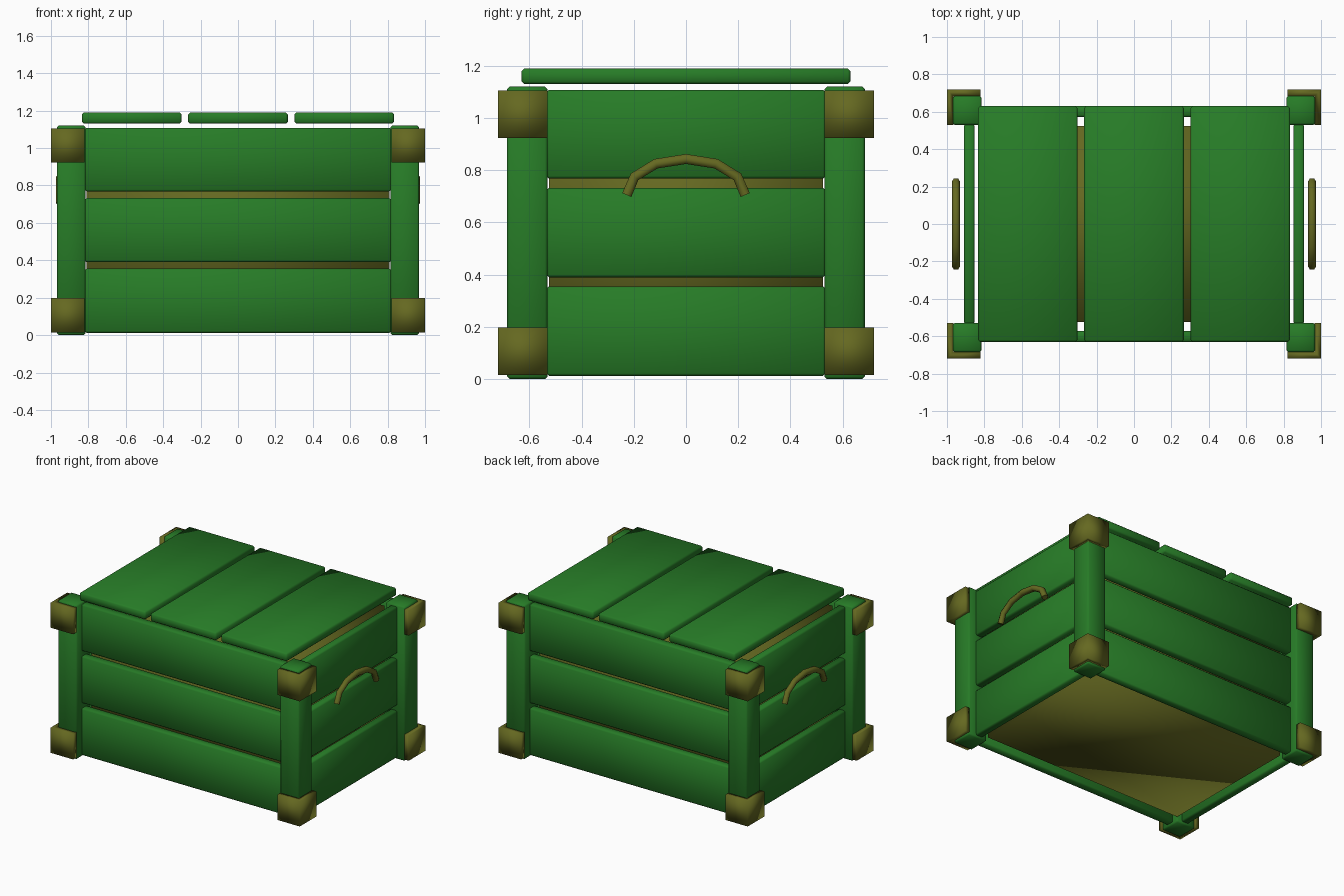
import bpy, bmesh

if "Cube" in bpy.data.objects:
    bpy.data.objects.remove(bpy.data.objects["Cube"])


def material(name, rgb):
    m = bpy.data.materials.new(name)
    m.diffuse_color = (*rgb, 1)
    m.use_nodes = True
    m.node_tree.nodes["Principled BSDF"].inputs["Base Color"].default_value = m.diffuse_color
    return m


GREEN = material("painted_green", (0.02, 0.2, 0.02))
OLIVE = material("olive_metal", (0.13, 0.14, 0.015))


def finish(name, bm, mat):
    bmesh.ops.recalc_face_normals(bm, faces=bm.faces)
    for f in bm.faces:
        f.smooth = True
    me = bpy.data.meshes.new(name)
    bm.to_mesh(me)
    bm.free()
    me.materials.append(mat)
    ob = bpy.data.objects.new(name, me)
    bpy.context.collection.objects.link(ob)
    return ob


def box(name, x, y, z, mat, bevel=0.01):
    """Chamfered box from (min, max) ranges."""
    bm = bmesh.new()
    bmesh.ops.create_cube(bm, size=1)
    for v in bm.verts:
        v.co = [(a + b) / 2 + c * (b - a) for (a, b), c in zip((x, y, z), v.co)]
    if bevel:
        bmesh.ops.bevel(bm, geom=bm.edges[:], offset=bevel, segments=1,
                        affect='EDGES', profile=0.5)
    return finish(name, bm, mat)


def span(s, a, b):
    return tuple(sorted((s * a, s * b)))


def bracket(name, sx, sy, z0, z1):
    """L-shaped metal guard wrapping the two outer faces of a post."""
    outline = [(0.82, 0.72), (1.0, 0.72), (1.0, 0.53),
               (0.965, 0.53), (0.965, 0.682), (0.82, 0.682)]
    bm = bmesh.new()
    face = bm.faces.new([bm.verts.new((sx * px, sy * py, z0)) for px, py in outline])
    ext = bmesh.ops.extrude_face_region(bm, geom=[face])
    top = [v for v in ext['geom'] if isinstance(v, bmesh.types.BMVert)]
    bmesh.ops.translate(bm, verts=top, vec=(0, 0, z1 - z0))
    return finish(name, bm, OLIVE)


# Inner box seen through the gaps
box("inner_box", (-0.81, 0.81), (-0.525, 0.525), (0.03, 1.09), OLIVE, 0)

# Wall planks, three rows on each side
rows = [(0.012, 0.355), (0.39, 0.732), (0.768, 1.108)]
for i, z in enumerate(rows, 1):
    for s, front, side in ((-1, "front", "left"), (1, "back", "right")):
        box(f"{front}_plank_{i}", (-0.82, 0.82), span(s, 0.572, 0.632), z, GREEN)
        box(f"{side}_plank_{i}", span(s, 0.852, 0.91), (-0.535, 0.535), z, GREEN)

# Lid planks
for i, x in enumerate((-0.568, 0, 0.568), 1):
    box(f"lid_plank_{i}", (x - 0.266, x + 0.266), (-0.63, 0.63), (1.13, 1.19), GREEN)

# Corner posts with guards at top and bottom
for sx, side in ((-1, "left"), (1, "right")):
    for sy, end in ((-1, "front"), (1, "back")):
        box(f"{end}_{side}_post", span(sx, 0.815, 0.968), span(sy, 0.53, 0.685),
            (0, 1.12), GREEN)
        bracket(f"{end}_{side}_lower_guard", sx, sy, 0.015, 0.198)
        bracket(f"{end}_{side}_upper_guard", sx, sy, 0.923, 1.105)

# Arched carrying handles on both ends
half = [(0.227, 0.705), (0.197, 0.775), (0.115, 0.825)]
path = [(-y, z) for y, z in half] + [(0, 0.843)] + half[::-1]
for s, side in ((-1, "left"), (1, "right")):
    cu = bpy.data.curves.new(f"{side}_handle", 'CURVE')
    cu.dimensions = '3D'
    cu.bevel_depth = 0.022
    cu.bevel_resolution = 1
    cu.use_fill_caps = True
    sp = cu.splines.new('POLY')
    sp.points.add(len(path) - 1)
    for p, (y, z) in zip(sp.points, path):
        p.co = (s * 0.952, y, z, 1)
    cu.materials.append(OLIVE)
    ob = bpy.data.objects.new(f"{side}_handle", cu)
    bpy.context.collection.objects.link(ob)
    bpy.ops.object.select_all(action='DESELECT')
    ob.select_set(True)
    bpy.context.view_layer.objects.active = ob
    bpy.ops.object.convert(target='MESH')
